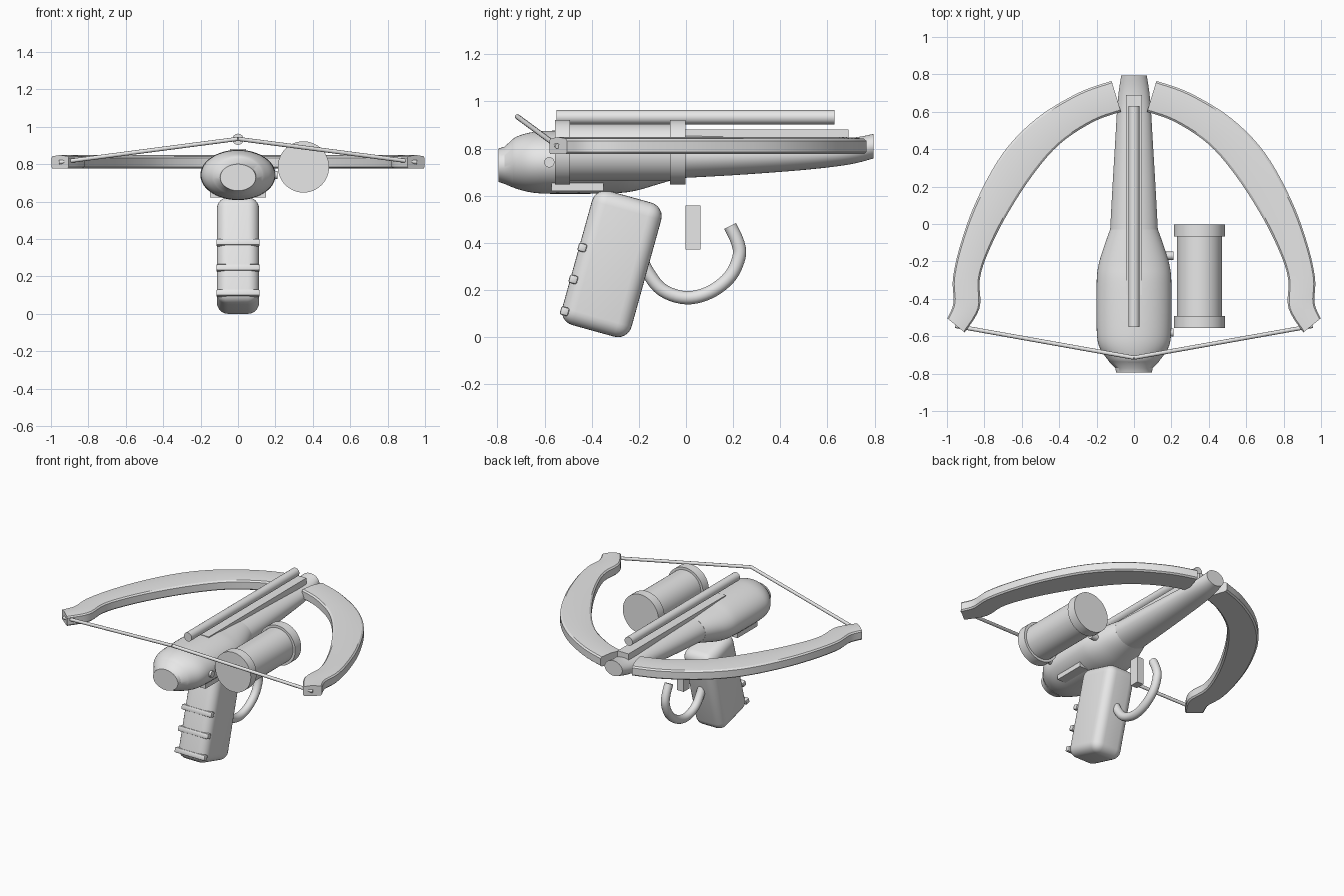
import bpy, bmesh, math
from mathutils import Vector, Matrix

if "Cube" in bpy.data.objects:
    bpy.data.objects.remove(bpy.data.objects["Cube"])

grey = bpy.data.materials.new("plain grey")
grey.diffuse_color = (0.8, 0.8, 0.8, 1)
grey.use_nodes = True
grey.node_tree.nodes["Principled BSDF"].inputs["Base Color"].default_value = grey.diffuse_color


def finish(name, bm, angle=32):
    bmesh.ops.recalc_face_normals(bm, faces=bm.faces)
    me = bpy.data.meshes.new(name)
    bm.to_mesh(me)
    bm.free()
    me.materials.append(grey)
    me.shade_smooth()
    me.set_sharp_from_angle(angle=math.radians(angle))
    ob = bpy.data.objects.new(name, me)
    bpy.context.collection.objects.link(ob)
    return ob


def spline(pts, n):
    """Catmull-Rom interpolation of equal-length tuples."""
    out = []
    for i in range(len(pts) - 1):
        a, b, c, d = (pts[max(0, min(len(pts) - 1, i + k))] for k in (-1, 0, 1, 2))
        for s in range(n):
            t = s / n
            out.append([0.5 * (2*q + (r - p)*t + (2*p - 5*q + 4*r - w)*t*t
                               + (3*q - p - 3*r + w)*t**3) for p, q, r, w in zip(a, b, c, d)])
    out.append(list(pts[-1]))
    return out


def loft(name, rings, angle=32):
    bm = bmesh.new()
    vs = [[bm.verts.new(p) for p in ring] for ring in rings]
    n = len(vs[0])
    for a, b in zip(vs, vs[1:]):
        for i in range(n):
            bm.faces.new((a[i], a[(i + 1) % n], b[(i + 1) % n], b[i]))
    bm.faces.new(vs[0])
    bm.faces.new(vs[-1])
    return finish(name, bm, angle)


def ellipses(rows, n=48):
    """Rows are (y, half width, bottom z, top z)."""
    return [[(w * math.cos(2*math.pi*i/n), y, (lo + hi)/2 + (hi - lo)/2 * math.sin(2*math.pi*i/n))
             for i in range(n)] for y, w, lo, hi in rows]


def box(name, centre, size, bevel=0.0, segs=4, tilt=0.0):
    bm = bmesh.new()
    bmesh.ops.create_cube(bm, size=1, matrix=Matrix.Diagonal((*size, 1)))
    if bevel:
        bmesh.ops.bevel(bm, geom=bm.edges[:], offset=bevel, segments=segs,
                        profile=0.5, affect='EDGES')
    bm.transform(Matrix.Translation(centre) @ Matrix.Rotation(tilt, 4, 'X'))
    return finish(name, bm)


def tube(name, path, r, n=20):
    path = [Vector(p) for p in path]
    rings = []
    for i, p in enumerate(path):
        d = (path[min(i + 1, len(path) - 1)] - path[max(i - 1, 0)]).normalized()
        ref = Vector((1, 0, 0)) if abs(d.x) < 0.8 else Vector((0, 0, 1))
        u = d.cross(ref).normalized()
        v = d.cross(u)
        rings.append([p + r * (u * math.cos(2*math.pi*k/n) + v * math.sin(2*math.pi*k/n))
                      for k in range(n)])
    return loft(name, rings)


# Body: swollen rear half, flared rear knob and tapering fore-end
loft("rear_body", ellipses(spline([
    (-0.75, 0.115, 0.645, 0.825), (-0.72, 0.145, 0.63, 0.85), (-0.65, 0.188, 0.613, 0.87),
    (-0.55, 0.20, 0.608, 0.876), (-0.32, 0.20, 0.61, 0.876), (-0.22, 0.19, 0.62, 0.87),
    (-0.12, 0.16, 0.648, 0.865), (-0.03, 0.128, 0.675, 0.86)], 5)))
loft("rear_knob", ellipses([(-0.795, 0.095, 0.658, 0.80), (-0.77, 0.10, 0.65, 0.808),
                            (-0.735, 0.135, 0.635, 0.84)]))
loft("fore_end", ellipses(spline([
    (-0.04, 0.128, 0.674, 0.86), (0.2, 0.115, 0.687, 0.855), (0.45, 0.10, 0.705, 0.848),
    (0.62, 0.09, 0.722, 0.843), (0.72, 0.08, 0.738, 0.848), (0.795, 0.068, 0.758, 0.862)], 4)))
box("grip_plate", (0, -0.46, 0.638), (0.30, 0.22, 0.034))

# Rail and bolt
box("rail", (0, 0.155, 0.845), (0.084, 1.07, 0.07))
tube("bolt", [(0, -0.55, 0.933), (0, 0.63, 0.933)], 0.03, 24)

# Bow limbs: outer x, outer y, inner x, inner y along the arc, then mirrored
arc = spline([(0.12, 0.765, 0.07, 0.60), (0.30, 0.70, 0.22, 0.545), (0.52, 0.565, 0.40, 0.425),
              (0.70, 0.38, 0.55, 0.25), (0.84, 0.13, 0.69, 0.03), (0.925, -0.10, 0.785, -0.165),
              (0.968, -0.29, 0.825, -0.30), (0.965, -0.42, 0.826, -0.45),
              (0.998, -0.505, 0.905, -0.58)], 5)
section = [(0, 0.785), (0.06, 0.776), (0.94, 0.776), (1, 0.785), (1, 0.833),
           (0.94, 0.842), (0.5, 0.849), (0.06, 0.842), (0, 0.833)]
limb = loft("bow_limbs", [[(ix + (ox - ix)*t, iy + (oy - iy)*t, z) for t, z in section]
                          for ox, oy, ix, iy in arc], 25)
string = tube("bowstring", [(0.955, -0.545, 0.81), (0.0, -0.715, 0.935)], 0.011, 12)
for ob in (limb, string):
    ob.modifiers.new("mirror", 'MIRROR').use_mirror_merge = False

# Side scope with end rings and mounting pins
for name, y0, y1, r in (("scope_tube", -0.52, -0.03, 0.12), ("scope_rear_ring", -0.555, -0.492, 0.137),
                        ("scope_front_ring", -0.068, -0.003, 0.137)):
    tube(name, [(0.35, y0, 0.785), (0.35, y1, 0.785)], r, 48)
for y in (-0.58, -0.17):
    tube("scope_pin", [(0.12, y, 0.742), (0.212, y, 0.742)], 0.022, 20)

# Grip with three ribs on its rear face
tilt = math.radians(-15.5)
box("grip", (0, -0.315, 0.311), (0.226, 0.305, 0.59), 0.06, 6, tilt)
for y, z in ((-0.44, 0.38), (-0.478, 0.245), (-0.515, 0.11)):
    box("grip_rib", (0, y, z), (0.232, 0.036, 0.036), 0.008, 2, tilt)

# Trigger and hooked guard
box("trigger", (0, 0.03, 0.465), (0.05, 0.064, 0.185))
tube("trigger_guard", [(0, y, z) for y, z in spline([
    (-0.20, 0.36), (-0.165, 0.28), (-0.10, 0.20), (0.0, 0.167), (0.10, 0.19),
    (0.185, 0.255), (0.225, 0.34), (0.22, 0.40), (0.187, 0.472)], 5)], 0.028)
